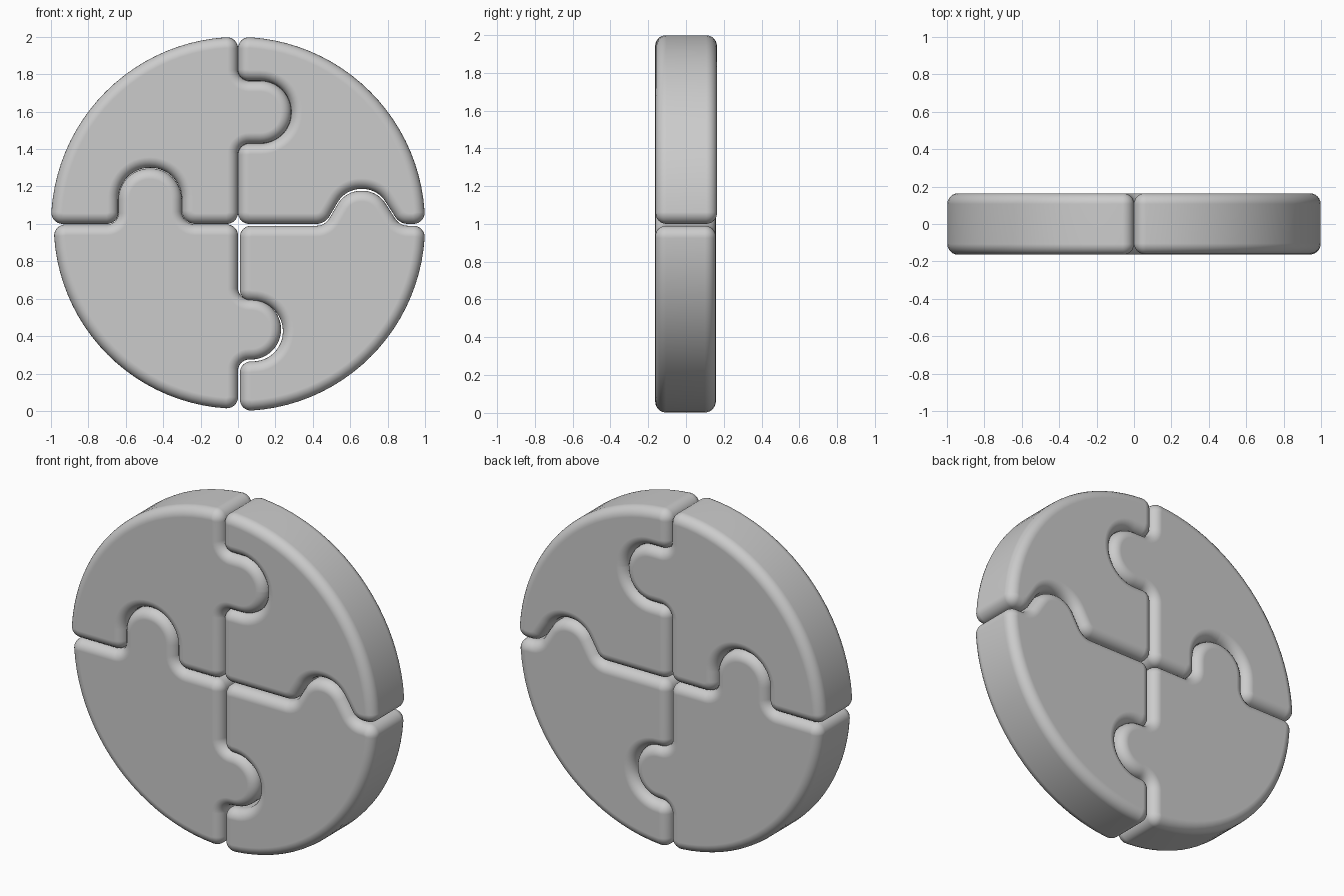
import bpy, bmesh, math
from mathutils import Vector

if "Cube" in bpy.data.objects:
    bpy.data.objects.remove(bpy.data.objects["Cube"])

BEVEL = 0.057
CORNER = 0.06


def arc(a0, radius, centre=(0, 1), n=24):
    """Quarter rim as outline corners; only its two ends get rounded."""
    pts = []
    for i in range(n + 1):
        a = math.radians(a0 + 90 * i / n)
        pts.append((centre[0] + radius * math.cos(a), centre[1] + radius * math.sin(a),
                    CORNER if i in (0, n) else 0))
    return pts


def shift(seam, dx, dz):
    return [(x + dx, z + dz, r) for x, z, r in seam]


def rounded(corners):
    """Replace each outline corner (x, z, radius) by a fillet arc."""
    out = []
    n = len(corners)
    for i, (x, z, r) in enumerate(corners):
        p = Vector((x, z))
        if r == 0:
            out.append(p)
            continue
        u = (Vector(corners[i - 1][:2]) - p).normalized()
        v = (Vector(corners[(i + 1) % n][:2]) - p).normalized()
        half = u.angle(v) / 2
        centre = p + (u + v).normalized() * (r / math.sin(half))
        s = p + u * (r / math.tan(half)) - centre
        e = p + v * (r / math.tan(half)) - centre
        turn = math.pi - 2 * half
        sign = 1 if s.x * e.y - s.y * e.x > 0 else -1
        steps = 12 if r > 0.1 else 8
        for k in range(steps + 1):
            a = sign * turn * k / steps
            out.append(centre + Vector((s.x * math.cos(a) - s.y * math.sin(a),
                                        s.x * math.sin(a) + s.y * math.cos(a))))
    return [p for i, p in enumerate(out) if (p - out[i - 1]).length > 0.004]


def piece(name, corners, front, back):
    """Thick plate with the given outline and rounded front and back edges."""
    pts = rounded(corners)
    n = len(pts)
    miters = []
    for i, p in enumerate(pts):
        d1 = (p - pts[i - 1]).normalized()
        d2 = (pts[(i + 1) % n] - p).normalized()
        n1, n2 = Vector((-d1.y, d1.x)), Vector((-d2.y, d2.x))
        miters.append((n1 + n2) / (1 + n1.dot(n2)))
    steps = 6
    prof = []
    for k in range(steps + 1):
        a = math.pi / 2 * k / steps
        prof.append((BEVEL * (1 - math.sin(a)), BEVEL * (1 - math.cos(a))))
    levels = [(i, front + y) for i, y in prof] + [(i, back - y) for i, y in reversed(prof)]
    bm = bmesh.new()
    rings = []
    for inset, y in levels:
        rings.append([bm.verts.new((p.x + m.x * inset, y, p.y + m.y * inset))
                      for p, m in zip(pts, miters)])
    for a, b in zip(rings, rings[1:]):
        for i in range(n):
            j = (i + 1) % n
            bm.faces.new((a[i], a[j], b[j], b[i]))
    bm.faces.new(rings[0])
    bm.faces.new(rings[-1][::-1])
    bmesh.ops.recalc_face_normals(bm, faces=bm.faces)
    mesh = bpy.data.meshes.new(name)
    bm.to_mesh(mesh)
    bm.free()
    for poly in mesh.polygons:
        poly.use_smooth = True
    obj = bpy.data.objects.new(name, mesh)
    bpy.context.collection.objects.link(obj)
    obj.modifiers.new("even_shading", 'WEIGHTED_NORMAL')
    return obj


# Interlocking seams: left and right (left to right), top and bottom (bottom to top)
left = [(-0.64, 1, 0.06), (-0.64, 1.3, 0.168), (-0.3, 1.3, 0.168), (-0.3, 1, 0.07)]
right = [(0.465, 1, 0.08), (0.575, 1.187, 0.145), (0.745, 1.187, 0.145), (0.865, 1, 0.08)]
top = [(0, 1.43, 0.06), (0.285, 1.43, 0.165), (0.285, 1.765, 0.165), (0, 1.765, 0.06)]
bottom = [(0, 0.275, 0.06), (0.23, 0.275, 0.16), (0.23, 0.597, 0.16), (0, 0.597, 0.06)]
hub = [(0, 1, CORNER)]

# Four pieces of the disc
piece("upper_left_piece", arc(90, 1) + left + hub + top, -0.164, 0.164)
piece("upper_right_piece", arc(0, 1) + top[::-1] + hub + right, -0.161, 0.164)
piece("lower_left_piece",
      arc(180, 0.985, (0, 0.997)) + bottom + shift(hub, 0, -0.003) + shift(left, 0, -0.003)[::-1],
      -0.164, 0.16)
piece("lower_right_piece",
      arc(270, 0.99, (0.01, 0.99)) + shift(right, 0, -0.01)[::-1] + shift(hub, 0.01, -0.01)
      + shift(bottom, 0.01, -0.01)[::-1], -0.163, 0.157)
